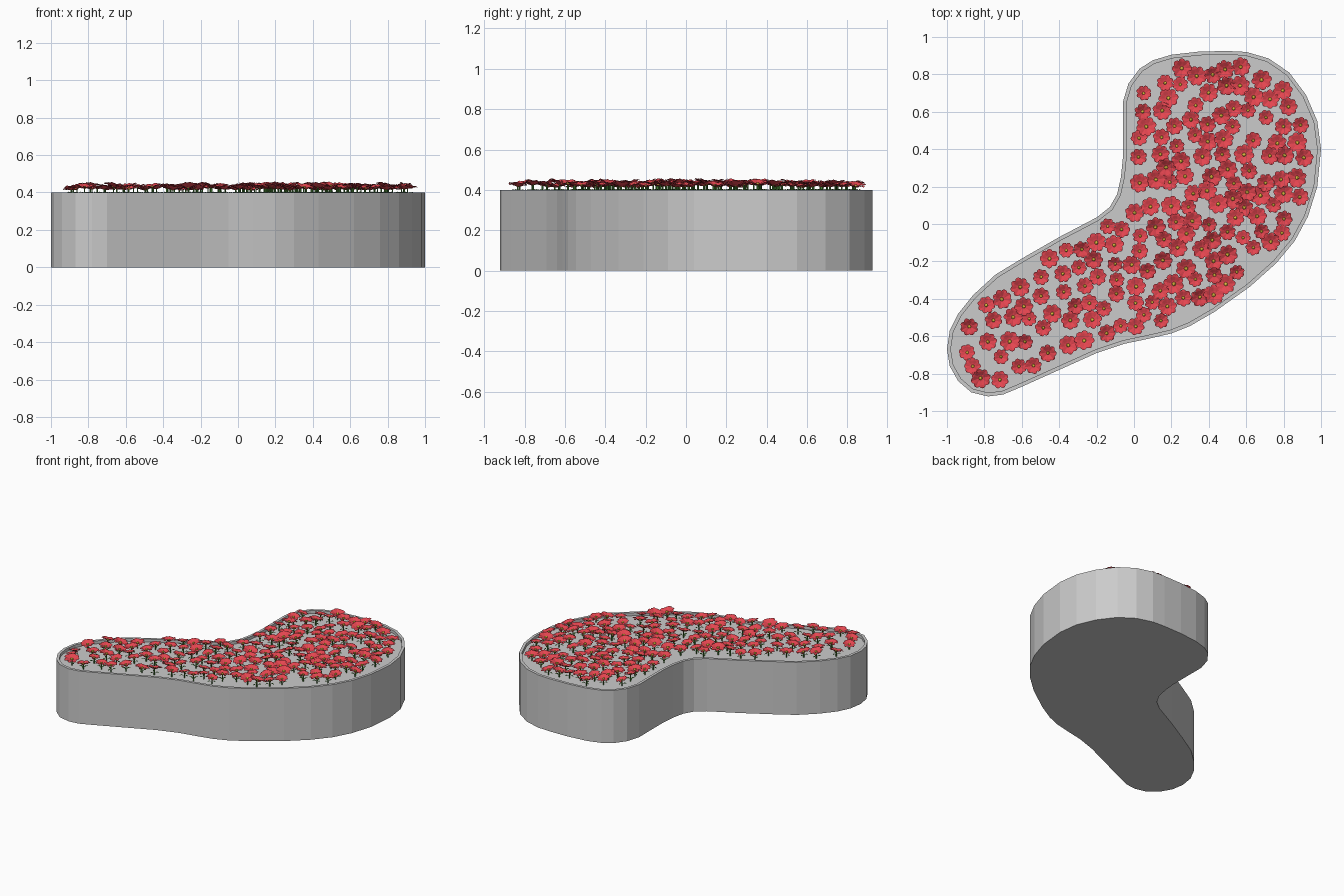
import bpy, bmesh, math, random
from mathutils import Vector, Matrix
from mathutils.geometry import intersect_point_line

if "Cube" in bpy.data.objects:
    bpy.data.objects.remove(bpy.data.objects["Cube"])

random.seed(7)
H, SOIL = 0.40, 0.378

OUTLINE = [Vector(p) for p in [
    (0.5, 0.925), (0.6, 0.92), (0.72, 0.885), (0.83, 0.81), (0.92, 0.69), (0.98, 0.55),
    (1.0, 0.4), (0.98, 0.2), (0.93, 0.04), (0.86, -0.09), (0.76, -0.21), (0.62, -0.335),
    (0.43, -0.47), (0.3, -0.545), (0.2, -0.585), (0.08, -0.613), (-0.05, -0.64),
    (-0.2, -0.69), (-0.4, -0.78), (-0.6, -0.87), (-0.7, -0.912), (-0.78, -0.922),
    (-0.87, -0.9), (-0.94, -0.84), (-0.985, -0.76), (-1.0, -0.67), (-0.985, -0.57),
    (-0.94, -0.48), (-0.86, -0.38), (-0.74, -0.27), (-0.6, -0.185), (-0.4, -0.07),
    (-0.2, 0.035), (-0.13, 0.09), (-0.09, 0.16), (-0.07, 0.25), (-0.06, 0.35),
    (-0.06, 0.65), (-0.03, 0.75), (0.03, 0.83), (0.1, 0.875), (0.2, 0.905), (0.35, 0.922)]]


def finish(bm, name, color=None):
    me = bpy.data.meshes.new(name)
    bm.to_mesh(me)
    bm.free()
    ob = bpy.data.objects.new(name, me)
    bpy.context.collection.objects.link(ob)
    if color:
        mat = bpy.data.materials.new(name + "_colour")
        mat.diffuse_color = (*color, 1)
        mat.use_nodes = True
        mat.node_tree.nodes["Principled BSDF"].inputs["Base Color"].default_value = mat.diffuse_color
        me.materials.append(mat)
    return ob


def inside(p):
    hit = False
    for a, b in zip(OUTLINE, OUTLINE[1:] + OUTLINE[:1]):
        if (a.y > p.y) != (b.y > p.y) and p.x < a.x + (p.y - a.y) * (b.x - a.x) / (b.y - a.y):
            hit = not hit
    return hit


def edge_distance(p):
    best = 9
    for a, b in zip(OUTLINE, OUTLINE[1:] + OUTLINE[:1]):
        q, t = intersect_point_line(p, a, b)
        t = min(1, max(0, t))
        best = min(best, (a.lerp(b, t) - p).length)
    return best


# planter: extruded outline with a thin rim and a sunken bed
bm = bmesh.new()
base = bm.faces.new([bm.verts.new((p.x, p.y, 0)) for p in OUTLINE])
ext = bmesh.ops.extrude_face_region(bm, geom=[base], use_keep_orig=True)["geom"]
bmesh.ops.translate(bm, vec=(0, 0, H), verts=[g for g in ext if isinstance(g, bmesh.types.BMVert)])
bmesh.ops.recalc_face_normals(bm, faces=bm.faces)
top = next(f for f in bm.faces if f.normal.z > 0.9)
bmesh.ops.inset_region(bm, faces=[top], thickness=0.02, use_even_offset=True)
wall = bmesh.ops.extrude_face_region(bm, geom=[top])["geom"]
bmesh.ops.translate(bm, vec=(0, 0, SOIL - H), verts=[g for g in wall if isinstance(g, bmesh.types.BMVert)])
if top.is_valid:
    bmesh.ops.delete(bm, geom=[top], context='FACES_ONLY')
finish(bm, "planter")

# scattered flower positions
spots = []
for _ in range(20000):
    p = Vector((random.uniform(-1, 1), random.uniform(-0.93, 0.93)))
    if inside(p) and edge_distance(p) > 0.073 and all((p - q).length > 0.073 for q in spots):
        spots.append(p)
    if len(spots) == 165:
        break

petals, centres, stems = bmesh.new(), bmesh.new(), bmesh.new()


def blade(bm, mat, rows):
    """Creased leaf or petal along +x; rows are (distance, half width, height)."""
    prev = None
    for r, w, z in rows:
        cur = [bm.verts.new(mat @ Vector((r, s * w, z + abs(s) * w * 0.25))) for s in (-1, 0, 1)]
        if prev:
            for i in (0, 1):
                bm.faces.new((prev[i], cur[i], cur[i + 1], prev[i + 1]))
        prev = cur


PETAL = [(0.004, 0.004, 0), (0.018, 0.011, 0.004), (0.034, 0.0165, 0.011),
         (0.044, 0.013, 0.013), (0.050, 0.004, 0.011)]
LEAF = [(0.003, 0.002, 0), (0.018, 0.008, 0.008), (0.034, 0.001, 0.006)]

for p in spots:
    s = random.uniform(0.82, 1.12)
    z = random.uniform(0.411, 0.428)
    lean = Matrix.Rotation(random.uniform(0, 0.3), 4,
                           Vector((random.uniform(-1, 1), random.uniform(-1, 1), 0)).normalized())
    spin = Matrix.Rotation(random.uniform(0, math.tau), 4, 'Z')
    head = Matrix.Translation((p.x, p.y, z)) @ lean @ spin @ Matrix.Scale(s, 4)
    # petals, alternately raised so that they overlap
    for k in range(8):
        turn = Matrix.Rotation(k * math.tau / 8, 4, 'Z')
        blade(petals, head @ turn @ Matrix.Translation((0, 0, 0.003 * (k % 2))), PETAL)
    # yellow centre
    bmesh.ops.create_uvsphere(centres, u_segments=8, v_segments=5, radius=0.010,
                              matrix=head @ Matrix.Translation((0, 0, 0.006)) @ Matrix.Diagonal((1, 1, 0.7, 1)))
    # stem and leaves
    bmesh.ops.create_cone(stems, cap_ends=True, segments=6, radius1=0.004, radius2=0.004,
                          depth=z - SOIL, matrix=Matrix.Translation((p.x, p.y, (z + SOIL) / 2)))
    for k in range(3):
        blade(stems, Matrix.Translation((p.x, p.y, 0.394)) @ spin
              @ Matrix.Rotation(k * math.tau / 3, 4, 'Z'), LEAF)

finish(petals, "flower_petals", (0.78, 0.06, 0.08))
finish(centres, "flower_centres", (0.75, 0.50, 0.05))
finish(stems, "stems_and_leaves", (0.07, 0.25, 0.04))
